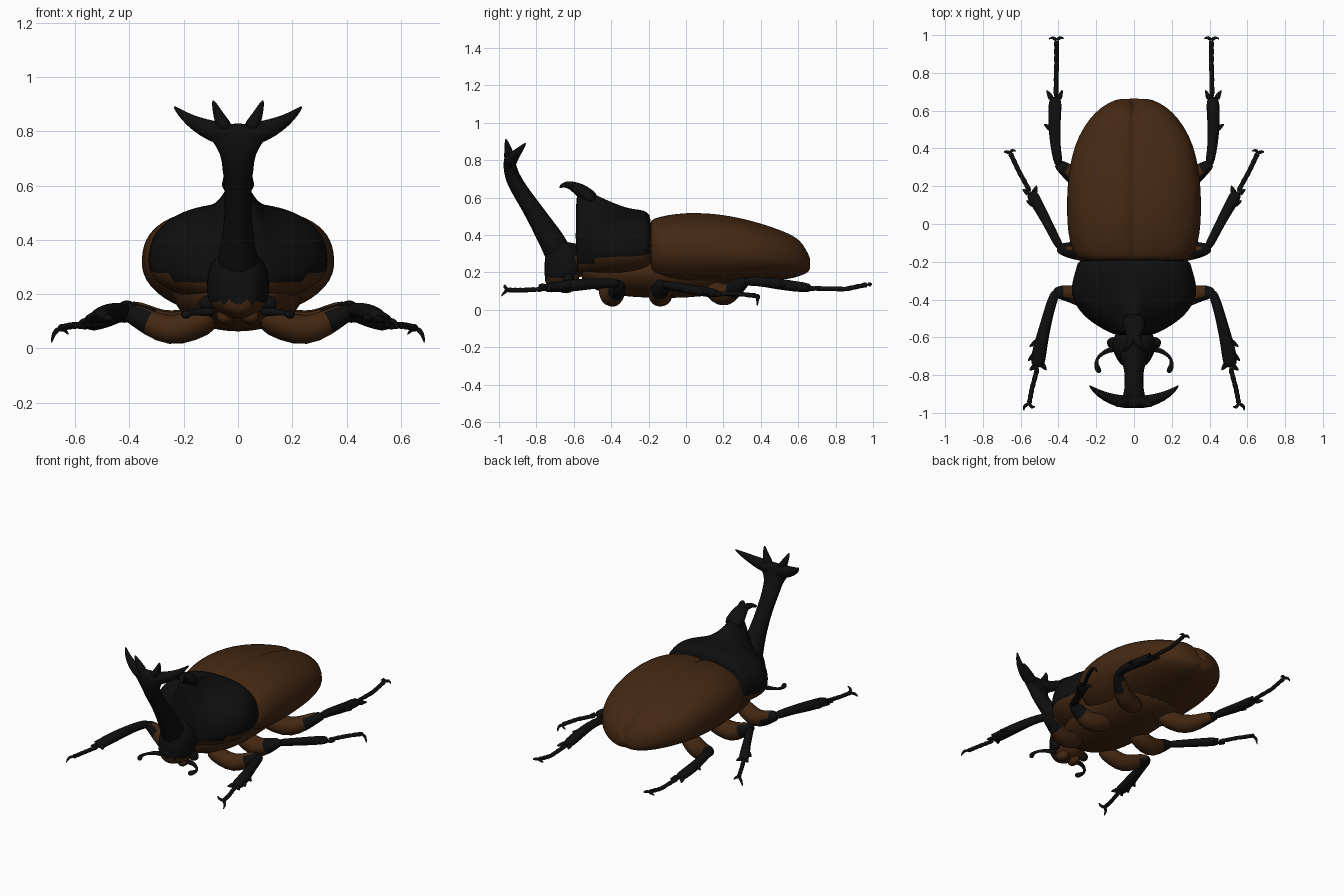
import bpy, bmesh, math
from mathutils import Vector


def material(name, rgb):
    m = bpy.data.materials.new(name)
    m.diffuse_color = (*rgb, 1)
    return m


BLACK = material("shell black", (0.0045, 0.0045, 0.0047))
BROWN = material("chestnut brown", (0.058, 0.021, 0.006))


def finish(name, bm, rule, mirror=False, levels=1):
    """Turn a bmesh into a smooth object; rule(centre, normal) True means brown."""
    bmesh.ops.recalc_face_normals(bm, faces=bm.faces)
    bm.normal_update()
    for f in bm.faces:
        f.smooth = True
        f.material_index = int(rule(f.calc_center_median(), f.normal))
    me = bpy.data.meshes.new(name)
    bm.to_mesh(me)
    bm.free()
    me.materials.append(BLACK)
    me.materials.append(BROWN)
    ob = bpy.data.objects.new(name, me)
    bpy.context.collection.objects.link(ob)
    if mirror:
        mod = ob.modifiers.new("mirror", 'MIRROR')
        mod.use_mirror_merge = False
    sub = ob.modifiers.new("smooth", 'SUBSURF')
    sub.levels = sub.render_levels = levels
    return ob


def skin(bm, rings):
    rings = [[bm.verts.new(p) for p in r] for r in rings]
    n = len(rings[0])
    for a, b in zip(rings, rings[1:]):
        for i in range(n):
            bm.faces.new((a[i], a[(i + 1) % n], b[(i + 1) % n], b[i]))
    bm.faces.new(rings[0])
    bm.faces.new(rings[-1])


HALF = [0, 1.5, 4, 10, 18, 28, 40, 52, 64, 76, 88, 100, 115, 130, 145, 162, 180]


def loft(name, stations, rule, power=2.6, seam=0.0):
    """Body part along y. Station: y, half width, top, bottom, widest z, ridge height."""
    rings = []
    for y, w, top, bot, mid, ridge in stations:
        ring = []
        for a in HALF + [-d for d in HALF[-2:0:-1]]:
            s, c = math.sin(math.radians(abs(a))), math.cos(math.radians(a))
            n = power if c > 0 else 2.0
            x = w * max(s, 0) ** (2 / n) * (1 if a >= 0 else -1)
            if abs(a) == 180:
                x = 0
            if c > 0:
                z = mid + (top - mid) * c ** (2 / n)
                z += ridge * c * math.exp(-(x / 0.085) ** 2)
            else:
                z = mid - (mid - bot) * (-c)
            groove = max(0, 1 - abs(x) / 0.03) * seam
            ring.append((x, y - (groove if y > 0.6 else 0), z - (groove if c > 0 else 0)))
        rings.append(ring)
    bm = bmesh.new()
    skin(bm, rings)
    return finish(name, bm, rule)


def sweep(bm, pts, sides=12):
    """Tube through points x, y, z, side radius (, upper radius)."""
    ps = [Vector(p[:3]) for p in pts]
    rings = []
    for i, p in enumerate(ps):
        t = (ps[min(i + 1, len(ps) - 1)] - ps[max(i - 1, 0)]).normalized()
        side = t.cross(Vector((0, 0, 1))).normalized()
        up = side.cross(t)
        a, b = pts[i][3] * 1.04, pts[i][-1] * 1.04
        rings.append([p + side * a * math.cos(k * math.tau / sides)
                      + up * b * math.sin(k * math.tau / sides) for k in range(sides)])
    skin(bm, rings)


def tubes(name, paths, rule=lambda c, n: False, mirror=True):
    bm = bmesh.new()
    for p in paths:
        sweep(bm, p)
    return finish(name, bm, rule, mirror)


def always(c, n):
    return True


def under(c, n):
    return n.z < -0.35


# Wing cases with centre seam, and abdomen
loft("wing_cases", [
    (-0.20, .285, .475, .15, .31, 0), (-0.17, .315, .49, .14, .31, 0),
    (-0.10, .342, .508, .12, .31, 0), (0.0, .356, .52, .11, .31, 0),
    (0.12, .358, .518, .115, .31, 0), (0.24, .352, .503, .125, .30, 0),
    (0.36, .332, .475, .14, .29, 0), (0.47, .295, .44, .155, .28, 0),
    (0.56, .235, .405, .165, .265, 0), (0.61, .185, .375, .175, .26, 0),
    (0.645, .13, .32, .19, .25, 0), (0.668, .07, .275, .205, .24, 0)], always, seam=0.02)

# Thorax underside
loft("breast_plate", [
    (-0.57, .10, .28, .15, .22, 0), (-0.5, .16, .28, .11, .2, 0),
    (-0.4, .22, .28, .075, .2, 0), (-0.2, .24, .28, .06, .2, 0),
    (0.0, .24, .28, .06, .2, 0), (0.18, .22, .28, .08, .2, 0),
    (0.3, .16, .28, .12, .2, 0)], always)

# Shield with ridge rising to the front
loft("thorax_shield", [
    (-0.185, .285, .49, .20, .32, 0), (-0.205, .30, .525, .18, .32, 0),
    (-0.25, .312, .535, .165, .31, 0), (-0.31, .330, .53, .16, .31, .012),
    (-0.37, .335, .52, .16, .31, .045), (-0.43, .312, .505, .165, .30, .085),
    (-0.49, .265, .475, .17, .30, .145), (-0.54, .195, .435, .18, .29, .205),
    (-0.575, .13, .39, .19, .28, .25), (-0.59, .09, .36, .21, .28, .25)], under)

# Forked shield horn
tubes("shield_horn", [
    [(0, -.48, .575, .07, .04), (0, -.55, .63, .055, .04), (0, -.60, .66, .04, .028),
     (0, -.625, .667, .03, .018)],
    [(.005, -.585, .655, .03), (.022, -.63, .67, .02), (.042, -.66, .668, .012),
     (.055, -.678, .65, .004)]])

# Head
loft("head", [
    (-0.56, .09, .34, .15, .24, 0), (-0.61, .115, .36, .115, .22, 0),
    (-0.66, .118, .365, .105, .21, 0), (-0.71, .095, .36, .115, .21, 0),
    (-0.745, .07, .31, .13, .21, 0), (-0.757, .05, .27, .15, .21, 0)], under)
tubes("neck", [[(0, -.52, .27, .085, .07), (0, -.60, .26, .105, .1), (0, -.625, .26, .1, .1)]],
      always, False)

# Head horn with four prongs
tubes("head_horn_stem", [[
    (0, -.66, .24, .09, .075), (0, -.70, .345, .07, .072), (0, -.755, .43, .055, .062),
    (0, -.81, .52, .048, .052), (0, -.87, .61, .05, .045), (0, -.905, .665, .058, .043),
    (0, -.93, .715, .062, .04), (0, -.942, .765, .095, .035), (0, -.945, .80, .12, .03),
    (0, -.947, .83, .09, .022)]], mirror=False)
tubes("head_horn_prongs", [
    [(0, -.945, .785, .035, .045), (.07, -.94, .792, .033, .042), (.125, -.925, .812, .028, .034),
     (.18, -.90, .842, .02, .022), (.215, -.875, .87, .012), (.237, -.855, .893, .003)],
    [(.04, -.945, .80, .033), (.066, -.948, .845, .023), (.08, -.955, .88, .015),
     (.093, -.965, .916, .004)]])

# Eyes, feelers and mouthparts
tubes("eyes", [[(.09, -.625, .17, .03), (.12, -.63, .165, .032), (.143, -.635, .16, .015)]])
tubes("feelers", [[(.08, -.66, .135, .018), (.135, -.665, .135, .014), (.175, -.69, .13, .009),
                   (.198, -.715, .125, .008), (.2, -.745, .125, .011), (.192, -.77, .125, .018),
                   (.178, -.788, .125, .01)]])
tubes("mouthparts", [[(.03, -.60, .13, .03), (.05, -.64, .115, .034), (.05, -.69, .125, .025)]],
      always)


# Legs: thigh, toothed shin, beaded foot and two claws
def leg(name, thigh, shin, foot, claws, teeth, black_from):
    tubes(name + "_thigh", [thigh], lambda c, n: c.x < black_from)
    spikes = []
    for base, tip in teeth:
        b, t = Vector(base), Vector(tip)
        spikes.append([(*b, .02), (*b.lerp(t, .55), .011), (*t, .003)])
    tubes(name + "_shin", [shin] + spikes)
    beads = []
    for (a, b) in zip(foot, foot[1:]):
        a, b = Vector(a), Vector(b)
        for k in range(3):
            beads += [(*a.lerp(b, k / 3), .010), (*a.lerp(b, k / 3 + .22), .015)]
    beads.append((*foot[-1], .012))
    hooks = []
    for mid, tip in claws:
        hooks.append([(*foot[-1], .011), (*mid, .009), (*tip, .003)])
    tubes(name + "_foot", [beads] + hooks)


leg("front_leg",
    [(.08, -.43, .13, .045), (.17, -.41, .085, .055), (.25, -.395, .06, .057),
     (.33, -.37, .095, .047), (.39, -.36, .13, .038), (.43, -.365, .137, .022)],
    [(.41, -.35, .137, .024), (.435, -.41, .143, .026), (.46, -.5, .14, .028),
     (.485, -.6, .13, .033), (.505, -.69, .122, .04, .028), (.512, -.765, .115, .036, .024)],
    [(.51, -.76, .11), (.54, -.87, .105), (.555, -.95, .105)],
    [((.585, -.965, .10), (.583, -.99, .07)), ((.54, -.975, .125), (.522, -.965, .135))],
    [((.51, -.62, .125), (.555, -.65, .12)), ((.525, -.69, .12), (.562, -.725, .115)),
     ((.52, -.75, .115), (.555, -.775, .11)), ((.49, -.74, .115), (.462, -.775, .11))], .35)

leg("middle_leg",
    [(.08, -.12, .12, .05), (.17, -.13, .085, .06), (.25, -.14, .068, .064),
     (.32, -.14, .10, .048), (.375, -.135, .135, .035), (.41, -.125, .14, .02)],
    [(.385, -.135, .137, .024), (.425, -.06, .125, .023), (.47, .03, .108, .026),
     (.515, .11, .095, .031, .026), (.55, .175, .085, .034, .024)],
    [(.55, .17, .085), (.61, .28, .085), (.655, .375, .075)],
    [((.68, .385, .06), (.687, .38, .018)), ((.645, .395, .075), (.622, .385, .05))],
    [((.53, .10, .095), (.572, .125, .09)), ((.555, .16, .085), (.592, .185, .08)),
     ((.53, .16, .085), (.515, .205, .08))], .33)

leg("hind_leg",
    [(.08, .13, .13, .05), (.17, .17, .09, .06), (.25, .21, .075, .062),
     (.32, .255, .105, .047), (.37, .295, .14, .037), (.415, .325, .152, .022)],
    [(.395, .30, .15, .024), (.412, .38, .155, .025), (.422, .48, .14, .03),
     (.42, .58, .125, .034, .028), (.416, .68, .115, .037, .026)],
    [(.414, .67, .115), (.41, .85, .11), (.41, .97, .135)],
    [((.43, .992, .14), (.453, .978, .125)), ((.39, .993, .14), (.37, .98, .125))],
    [((.435, .50, .135), (.478, .53, .13)), ((.435, .66, .115), (.463, .71, .11)),
     ((.40, .66, .115), (.378, .71, .11))], .35)
